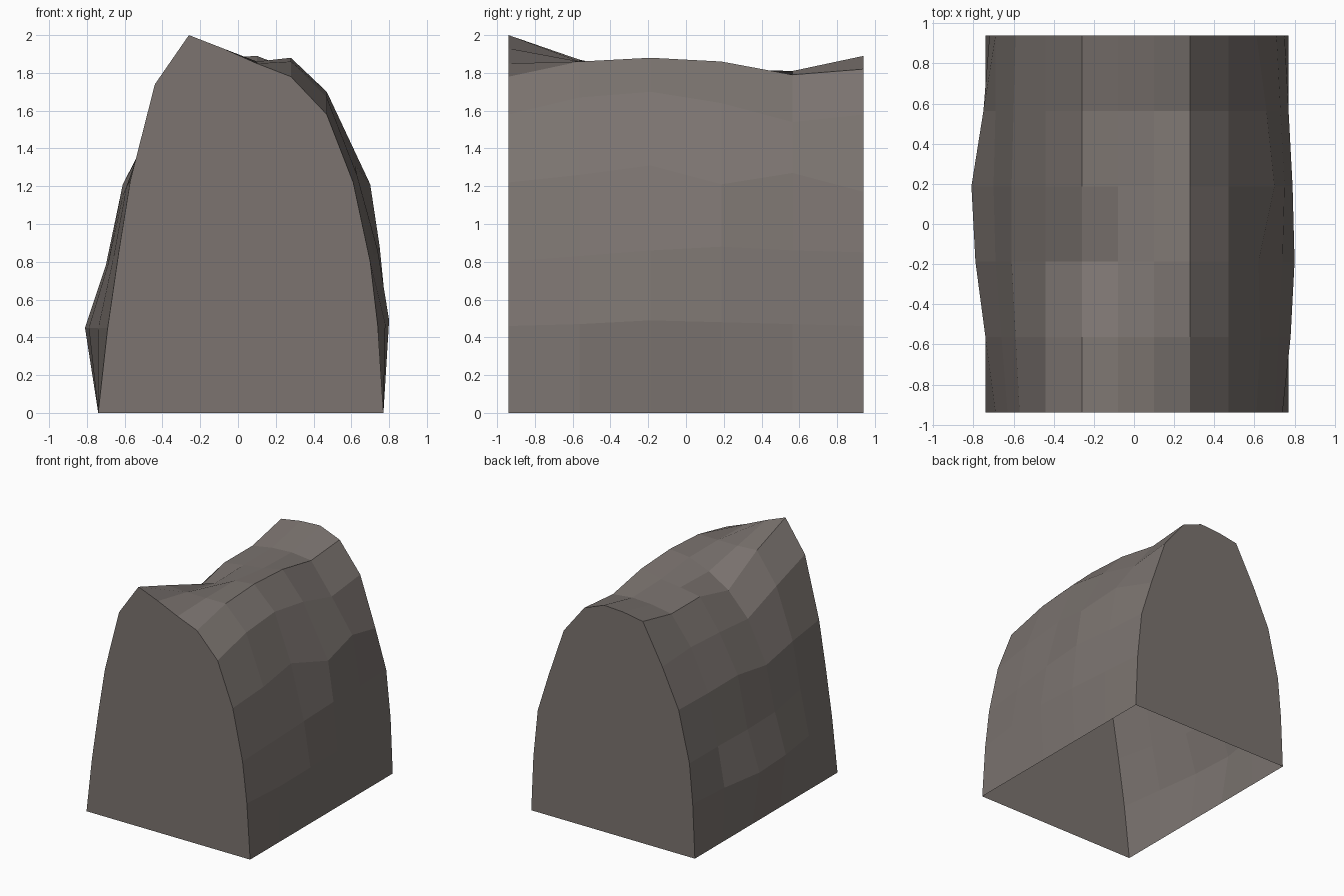
import bpy
import bmesh

# Remove the default cube
default = bpy.data.objects.get("Cube")
if default:
    bpy.data.objects.remove(default, do_unlink=True)

# Single stone colour
stone = bpy.data.materials.new("warm grey stone")
stone.use_nodes = True
stone_colour = (0.2, 0.175, 0.162, 1)
stone.diffuse_color = stone_colour
for node in stone.node_tree.nodes:
    if node.type == 'BSDF_PRINCIPLED':
        node.inputs["Base Color"].default_value = stone_colour
        node.inputs["Roughness"].default_value = 0.9

# Stations along the depth of the block, front to back
HALF_DEPTH = 0.94
STATIONS = 6


def station_depth(index):
    return HALF_DEPTH * (2 * index / (STATIONS - 1) - 1)


def spread(value):
    """A single value means the rail keeps it at every station."""
    return value if isinstance(value, list) else [value] * STATIONS


# Lengthwise rails: (x, z) per station, from the -x foot over the ridge
left_flank = [
    (-.74, 0),
    ([-.69, -.74, -.79, -.81, -.75, -.72], .45),
    ([-.63, -.66, -.69, -.7, -.69, -.69], [.86, .82, .78, .78, .78, .78]),
    ([-.57, -.59, -.61, -.61, -.6, -.59], [1.23, 1.2, 1.15, 1.21, 1.2, 1.2]),
]
crown = [
    (-.44, [1.74, 1.62, 1.49, 1.52, 1.54, 1.52]),
    (-.26, [2, 1.87, 1.68, 1.77, 1.77, 1.85]),
    (-.08, [1.93, 1.86, 1.79, 1.8, 1.8, 1.88]),
    (.1, [1.85, 1.86, 1.86, 1.82, 1.81, 1.89]),
    (.28, [1.78, 1.86, 1.88, 1.86, 1.79, 1.82]),
    (.47, [1.58, 1.67, 1.7, 1.64, 1.54, 1.58]),
]
right_flank = [
    ([.61, .63, .62, .7, .66, .61], [1.22, 1.26, 1.31, 1.21, 1.27, 1.17]),
    ([.7, .72, .74, .75, .73, .71], [.8, .83, .86, .88, .86, .85]),
    ([.74, .78, .8, .79, .77, .75], [.46, .47, .49, .48, .47, .46]),
    (.77, 0),
]


def build_rock_block(name, rails):
    bm = bmesh.new()
    rows = []
    for x_values, z_values in rails:
        row = [bm.verts.new((x, station_depth(i), z))
               for i, (x, z) in enumerate(zip(spread(x_values), spread(z_values)))]
        rows.append(row)

    # Faceted shell over the sides and top, open underneath
    for low, high in zip(rows, rows[1:]):
        for i in range(STATIONS - 1):
            bm.faces.new((low[i], low[i + 1], high[i + 1], high[i]))

    # Flat cut ends
    bm.faces.new([row[0] for row in rows])
    bm.faces.new([row[-1] for row in reversed(rows)])
    bmesh.ops.recalc_face_normals(bm, faces=bm.faces[:])

    mesh = bpy.data.meshes.new(name)
    bm.to_mesh(mesh)
    bm.free()
    mesh.materials.append(stone)
    block = bpy.data.objects.new(name, mesh)
    bpy.context.scene.collection.objects.link(block)
    return block


build_rock_block("rock_wall_segment", left_flank + crown + right_flank)
